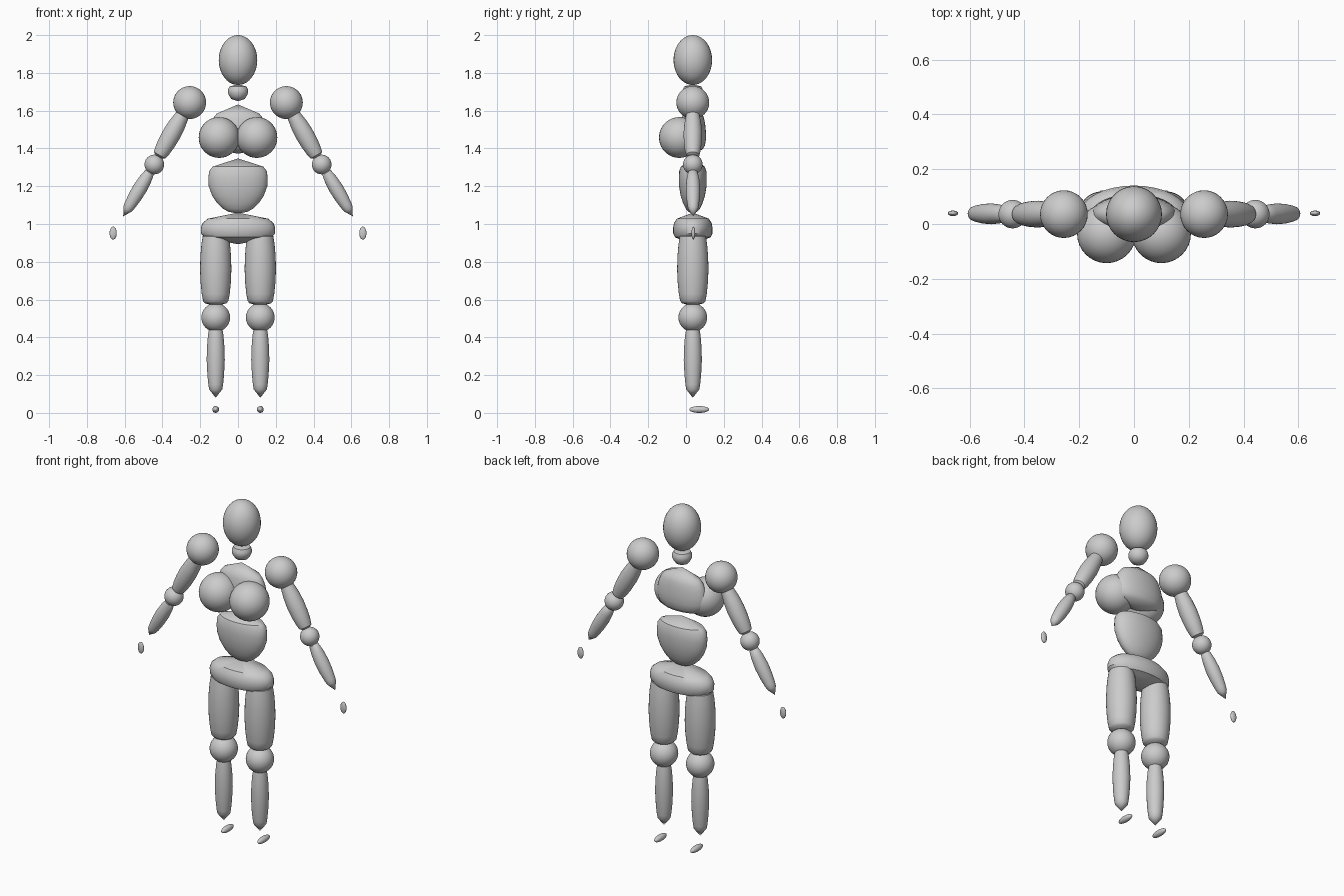
import bpy, bmesh, math
from mathutils import Vector

if "Cube" in bpy.data.objects:
    bpy.data.objects.remove(bpy.data.objects["Cube"])

Y = 0.036   # depth of the body's centre plane
SEG = 32


def finish(name, bm, smooth_angle=35):
    bmesh.ops.recalc_face_normals(bm, faces=bm.faces)
    me = bpy.data.meshes.new(name)
    bm.to_mesh(me)
    bm.free()
    ob = bpy.data.objects.new(name, me)
    bpy.context.collection.objects.link(ob)
    bpy.ops.object.select_all(action='DESELECT')
    ob.select_set(True)
    bpy.context.view_layer.objects.active = ob
    bpy.ops.object.shade_smooth_by_angle(angle=math.radians(smooth_angle))
    return ob


def ellipsoid(name, centre, radii):
    bm = bmesh.new()
    bmesh.ops.create_uvsphere(bm, u_segments=SEG, v_segments=20, radius=1)
    bmesh.ops.scale(bm, vec=radii, verts=bm.verts)
    bmesh.ops.translate(bm, vec=centre, verts=bm.verts)
    return finish(name, bm)


def spindle(name, start, end, profile, depth=1.0):
    """Closed turned shape; profile = (fraction along start-end, radius)."""
    start, end = Vector(start), Vector(end)
    axis = end - start
    v = Vector((0, 1, 0))
    u = v.cross(axis.normalized())
    bm = bmesh.new()
    rings = []
    for t, r in profile:
        c = start + axis * t
        if r == 0:
            rings.append([bm.verts.new(c)])
        else:
            rings.append([bm.verts.new(c + u * r * math.cos(a) + v * r * depth * math.sin(a))
                          for a in (2 * math.pi * i / SEG for i in range(SEG))])
    for a, b in zip(rings, rings[1:]):
        for i in range(SEG):
            j = (i + 1) % SEG
            if len(a) == 1:
                bm.faces.new((a[0], b[i], b[j]))
            elif len(b) == 1:
                bm.faces.new((a[i], a[j], b[0]))
            else:
                bm.faces.new((a[i], a[j], b[j], b[i]))
    return finish(name, bm)


def upright(name, profile, depth=1.0):
    """Spindle on the vertical centre line; profile = (height, radius)."""
    return spindle(name, (0, Y, 0), (0, Y, 1), profile, depth)


# Head and neck
ellipsoid("head", (0, Y, 1.868), (0.102, 0.102, 0.132))
upright("neck", [(1.65, 0), (1.662, 0.035), (1.677, 0.046), (1.695, 0.054),
                 (1.712, 0.053), (1.728, 0.045), (1.74, 0)])

# Torso blocks
upright("chest", [(1.372, 0), (1.395, 0.115), (1.415, 0.142), (1.45, 0.155), (1.49, 0.154),
                  (1.53, 0.145), (1.56, 0.132), (1.585, 0.112), (1.633, 0)], 0.45)
upright("waist", [(1.055, 0), (1.065, 0.05), (1.08, 0.078), (1.11, 0.11), (1.15, 0.137),
                  (1.2, 0.155), (1.24, 0.157), (1.28, 0.153), (1.304, 0.134), (1.347, 0)], 0.47)
upright("hips", [(0.893, 0), (0.918, 0.125), (0.93, 0.178), (0.95, 0.196), (0.98, 0.197),
                 (1.005, 0.188), (1.028, 0.16), (1.06, 0)], 0.53)

for side, s in (("left", 1), ("right", -1)):
    ellipsoid(side + "_breast", (0.1 * s, -0.035, 1.458), (0.108, 0.108, 0.108))

    # Arm
    shoulder = (0.256 * s, Y, 1.643)
    elbow = (0.443 * s, Y, 1.315)
    hand = (0.661 * s, Y + 0.003, 0.952)
    ellipsoid(side + "_shoulder", shoulder, (0.087,) * 3)
    spindle(side + "_upper_arm", shoulder, elbow,
            [(0.13, 0), (0.2, 0.036), (0.35, 0.045), (0.5, 0.049), (0.65, 0.047),
             (0.77, 0.042), (0.85, 0.035), (0.91, 0)])
    ellipsoid(side + "_elbow", elbow, (0.052,) * 3)
    spindle(side + "_forearm", elbow, hand,
            [(0.06, 0), (0.12, 0.026), (0.22, 0.034), (0.35, 0.038), (0.48, 0.036),
             (0.6, 0.03), (0.65, 0.026), (0.755, 0)])
    ellipsoid(side + "_hand", hand, (0.019, 0.01, 0.034))

    # Leg
    x = 0.118 * s
    spindle(side + "_thigh", (x, Y, 0), (x, Y, 1),
            [(0.565, 0), (0.58, 0.056), (0.592, 0.067), (0.63, 0.074), (0.69, 0.08),
             (0.76, 0.083), (0.83, 0.081), (0.89, 0.076), (0.935, 0.069), (0.965, 0)])
    ellipsoid(side + "_knee", (x, Y, 0.505), (0.076,) * 3)
    spindle(side + "_calf", (x, Y, 0), (x, Y, 1),
            [(0.08, 0), (0.125, 0.035), (0.15, 0.039), (0.2, 0.044), (0.28, 0.048),
             (0.35, 0.046), (0.41, 0.041), (0.44, 0.036), (0.465, 0)])
    ellipsoid(side + "_foot", (x, 0.07, 0.018), (0.018, 0.053, 0.018))
